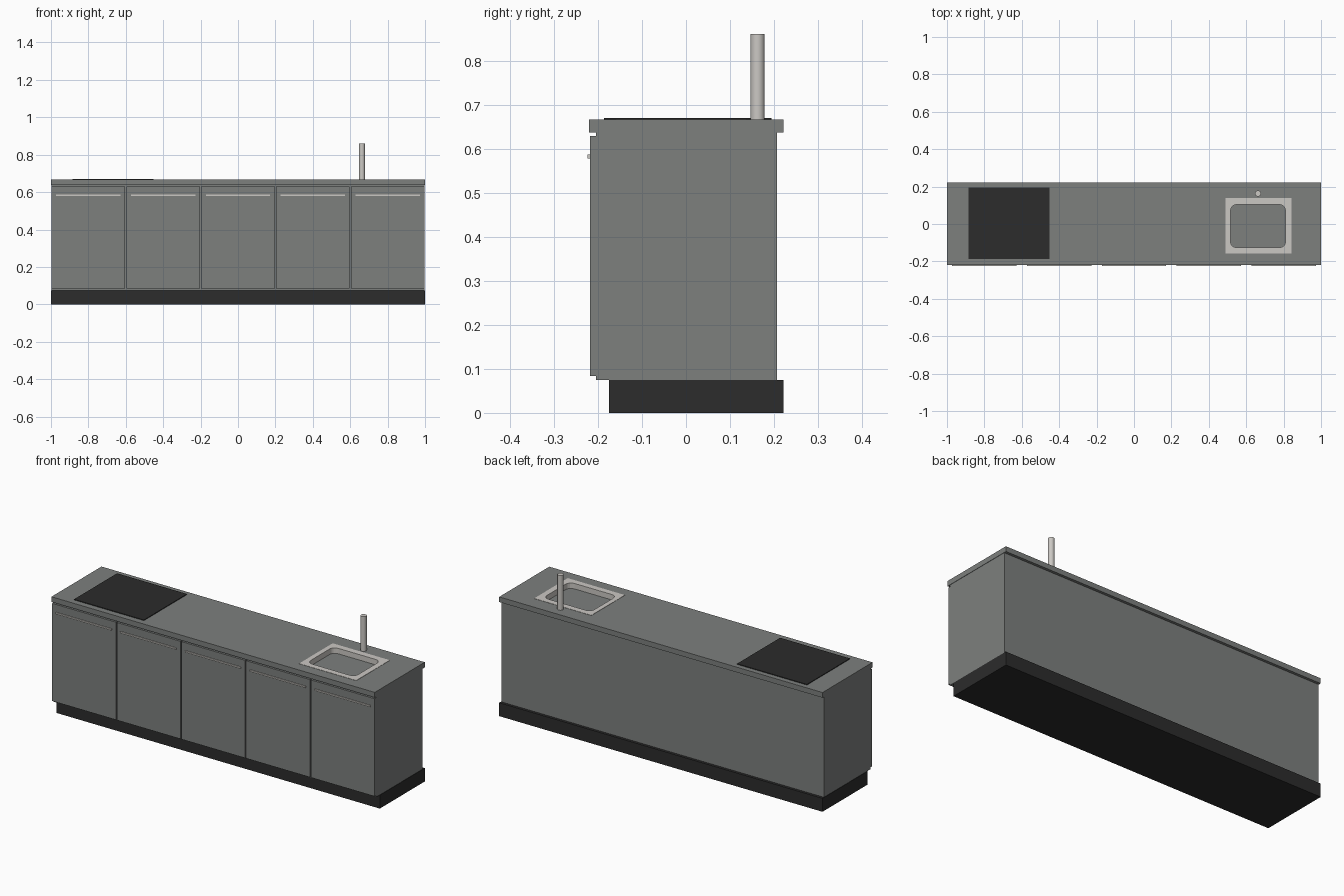
import bpy, bmesh, math

if "Cube" in bpy.data.objects:
    bpy.data.objects.remove(bpy.data.objects["Cube"])


def material(name, rgb):
    m = bpy.data.materials.new(name)
    m.diffuse_color = (*rgb, 1)
    m.use_nodes = True
    m.node_tree.nodes["Principled BSDF"].inputs["Base Color"].default_value = m.diffuse_color
    return m


GREY = material("cabinet grey", (0.205, 0.215, 0.208))
BLACK = material("matt black", (0.025, 0.025, 0.025))
STEEL = material("brushed steel", (0.60, 0.58, 0.55))


def finish(bm, name, mat):
    bmesh.ops.recalc_face_normals(bm, faces=bm.faces)
    me = bpy.data.meshes.new(name)
    bm.to_mesh(me)
    bm.free()
    me.materials.append(mat)
    ob = bpy.data.objects.new(name, me)
    bpy.context.collection.objects.link(ob)
    return ob


def box(name, mat, x, y, z):
    """Box from (min, max) ranges."""
    bm = bmesh.new()
    bmesh.ops.create_cube(bm, size=1)
    for v in bm.verts:
        v.co = [r[0] + (c + 0.5) * (r[1] - r[0]) for c, r in zip(v.co, (x, y, z))]
    return finish(bm, name, mat)


def rounded_rect(x, y, r, z, seg=4):
    """Loop of points round a rectangle with rounded corners."""
    pts = []
    corners = ((x[1] - r, y[1] - r), (x[0] + r, y[1] - r),
               (x[0] + r, y[0] + r), (x[1] - r, y[0] + r))
    for i, (cx, cy) in enumerate(corners):
        for k in range(seg + 1):
            a = math.pi / 2 * (i + k / seg)
            pts.append((cx + r * math.cos(a), cy + r * math.sin(a), z))
    return pts


def loft(name, mat, loops, caps=False):
    """Skin a stack of equal-length loops."""
    bm = bmesh.new()
    rings = [[bm.verts.new(p) for p in loop] for loop in loops]
    for a, b in zip(rings, rings[1:]):
        for i in range(len(a)):
            j = (i + 1) % len(a)
            bm.faces.new((a[i], a[j], b[j], b[i]))
    if caps:
        bm.faces.new(rings[0])
        bm.faces.new(rings[-1])
    return finish(bm, name, mat)


# Plinth and carcass
box("plinth", BLACK, (-1, 1), (-0.175, 0.222), (0, 0.075))
box("carcass", GREY, (-0.998, 0.998), (-0.205, 0.207), (0.075, 0.638))

# Five doors with slim bar handles
for i in range(5):
    cx = -0.8 + 0.4 * i
    box(f"door_{i + 1}", GREY, (cx - 0.197, cx + 0.197), (-0.218, -0.205), (0.084, 0.63))
    box(f"handle_{i + 1}", STEEL, (cx - 0.172, cx + 0.172), (-0.224, -0.217), (0.579, 0.587))

# Worktop with an opening for the sink
top = box("worktop", GREY, (-1, 1), (-0.22, 0.222), (0.638, 0.667))
cutter = loft("sink_cutter", GREY,
              [rounded_rect((0.512, 0.814), (-0.13, 0.108), 0.034, z) for z in (0.6, 0.7)],
              caps=True)
mod = top.modifiers.new("opening", 'BOOLEAN')
mod.operation = 'DIFFERENCE'
mod.object = cutter
mod.solver = 'EXACT'
bpy.context.view_layer.objects.active = top
bpy.ops.object.modifier_apply(modifier=mod.name)
bpy.data.objects.remove(cutter)

# Sink: flat rim turning down into the opening
outer, inner = ((0.489, 0.843), (-0.159, 0.138)), ((0.516, 0.81), (-0.126, 0.104))
loft("sink", STEEL, [rounded_rect(*outer, 0.002, 0.6665),
                     rounded_rect(*outer, 0.002, 0.6685),
                     rounded_rect(*inner, 0.032, 0.6685),
                     rounded_rect(*inner, 0.032, 0.638)])

# Hob plate
box("hob", BLACK, (-0.884, -0.452), (-0.186, 0.194), (0.666, 0.671))

# Tap: plain upright cylinder
bpy.ops.mesh.primitive_cylinder_add(vertices=24, radius=0.016, depth=0.195,
                                    location=(0.663, 0.163, 0.7635))
tap = bpy.context.object
tap.name = "tap"
tap.data.materials.append(STEEL)
bpy.ops.object.shade_smooth_by_angle()
